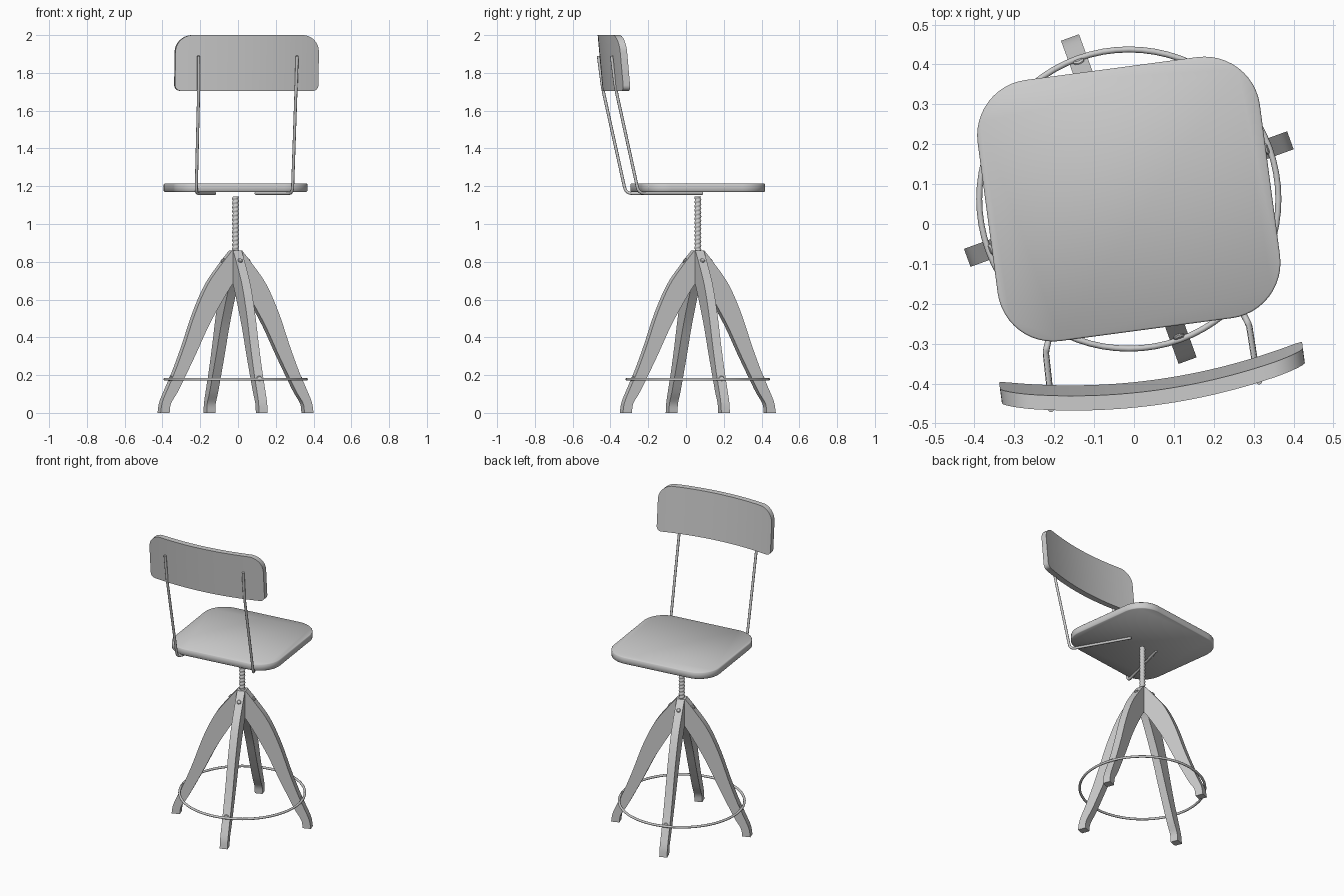
import bpy, bmesh
from math import sin, cos, pi, radians
from mathutils import Vector

if "Cube" in bpy.data.objects:
    bpy.data.objects.remove(bpy.data.objects["Cube"])

CENTRE = (-0.013, 0.0625, 0)
TURN = radians(7.6)      # swivel of seat and backrest
LEG_TURN = radians(20)   # swivel of the base


def finish(name, bm, turn=0.0, angle=35):
    bmesh.ops.recalc_face_normals(bm, faces=bm.faces)
    me = bpy.data.meshes.new(name)
    bm.to_mesh(me)
    bm.free()
    ob = bpy.data.objects.new(name, me)
    bpy.context.collection.objects.link(ob)
    ob.location = CENTRE
    ob.rotation_euler.z = turn
    bpy.ops.object.select_all(action='DESELECT')
    ob.select_set(True)
    bpy.context.view_layer.objects.active = ob
    bpy.ops.object.shade_smooth_by_angle(angle=radians(angle))
    return ob


def loft(name, sections, turn=0.0, angle=35):
    """Skin a list of closed cross-sections and cap both ends."""
    bm = bmesh.new()
    rings = [[bm.verts.new(p) for p in s] for s in sections]
    n = len(rings[0])
    for a, b in zip(rings, rings[1:]):
        for i in range(n):
            j = (i + 1) % n
            bm.faces.new((a[i], a[j], b[j], b[i]))
    bm.faces.new(rings[0])
    bm.faces.new(rings[-1][::-1])
    return finish(name, bm, turn, angle)


def spline(pts, steps):
    """Catmull-Rom samples through the points."""
    p = [Vector(q) for q in pts]
    p = [2 * p[0] - p[1]] + p + [2 * p[-1] - p[-2]]
    out = []
    for i in range(1, len(p) - 2):
        a, b, c, d = p[i - 1:i + 3]
        for k in range(steps):
            t = k / steps
            out.append(0.5 * (2 * b + (c - a) * t + (2 * a - 5 * b + 4 * c - d) * t * t
                              + (3 * b - a - 3 * c + d) * t ** 3))
    return out + [p[-2]]


def tube(name, pts, radius, fillet, turn):
    """Round wire through the points with softened bends, as a lofted skin."""
    p = [Vector(q) for q in pts]
    path = [p[0]]
    for a, b, c in zip(p, p[1:], p[2:]):
        s, e = b + (a - b).normalized() * fillet, b + (c - b).normalized() * fillet
        path += [s.lerp(b, t / 6).lerp(b.lerp(e, t / 6), t / 6) for t in range(7)]
    path.append(p[-1])
    sections = []
    for i, q in enumerate(path):
        d = (path[min(i + 1, len(path) - 1)] - path[max(i - 1, 0)]).normalized()
        u = d.cross(Vector((1, 0.4, 0))).normalized()
        v = d.cross(u)
        sections.append([q + radius * (cos(k * pi / 6) * u + sin(k * pi / 6) * v) for k in range(12)])
    return loft(name, sections, turn, 50)


# Seat: rounded square slab with softened rims
def seat_outline(z, inset):
    pts = []
    hw, hd, r = 0.357, 0.330, 0.14
    for q, (sx, sy) in enumerate([(1, 1), (-1, 1), (-1, -1), (1, -1)]):
        for k in range(13):
            a = q * pi / 2 + k * pi / 24
            pts.append((sx * (hw - r) + (r - inset) * cos(a), sy * (hd - r) + (r - inset) * sin(a), z))
    return pts


loft("seat", [seat_outline(z, i) for z, i in
              [(1.17, 0.004), (1.174, 0), (1.210, 0), (1.214, 0.004)]], TURN, 50)

# Backrest: curved, leaning panel, large top corners and small bottom corners
W, RT, RB = 0.383, 0.09, 0.03


def corner_drop(x, r):
    d = max(0, abs(x) - (W - r))
    return r - max(0, r * r - d * d) ** 0.5


def back_y(x, z):
    return -0.521 + x * x / 3.1 + (2.0 - z) * 0.09


half = [W * k / 16 for k in range(12)] + [W - RT * (1 - sin(k * pi / 24)) for k in range(1, 10)]
half += [W - RB * (1 - sin(k * pi / 12)) for k in range(1, 7)]
half = sorted(set(round(x, 4) for x in half))
columns = []
for x in [-x for x in half[:0:-1]] + half:
    zt, zb = 2.0 - corner_drop(x, RT), 1.705 + corner_drop(x, RB)
    columns.append([(x, back_y(x, zb), zb), (x, back_y(x, zt), zt),
                    (x, back_y(x, zt) + 0.037, zt), (x, back_y(x, zb) + 0.037, zb)])
loft("backrest", columns, TURN)

# Bent wire supports from under the seat to the outside of the backrest
for side, s in (("left", -1), ("right", 1)):
    tube(f"{side}_back_support",
         [(s * 0.263, -0.496, 1.89), (s * 0.260, -0.474, 1.72),
          (s * 0.257, -0.350, 1.162), (s * 0.11, 0.01, 1.162)], 0.008, 0.035, TURN)

# Threaded height spindle
PITCH, SIDES = 0.022, 20
spindle = []
for i in range(100):
    z = 0.70 + 0.445 * i / 99
    ring = []
    for k in range(SIDES):
        r = 0.0165 + 0.0022 * cos(2 * pi * (z / PITCH - k / SIDES))
        ring.append((r * cos(2 * pi * k / SIDES), r * sin(2 * pi * k / SIDES), z))
    spindle.append(ring)
loft("threaded_spindle", spindle, 0, 50)

# Curved legs: outer radius, outer height, inner radius, inner height
LEG = [(0.028, 0.86, 0, 0.71), (0.085, 0.79, 0.03, 0.675), (0.165, 0.68, 0.085, 0.59),
       (0.235, 0.53, 0.16, 0.46), (0.295, 0.36, 0.23, 0.315), (0.345, 0.23, 0.288, 0.20),
       (0.385, 0.14, 0.335, 0.11), (0.42, 0.06, 0.372, 0.05), (0.431, 0, 0.38, 0)]
H = 0.024
leg_path = [(0, 0.86, 0, 0.71)] + [tuple(v) for v in spline(LEG, 5)]
leg_sections = [[(ro, -H, zo), (ro, H, zo), (ri, H, zi), (ri, -H, zi)] for ro, zo, ri, zi in leg_path]


# Bolt heads on the outer face of each leg
def bolt(name, r, z, normal, radius, turn):
    n = Vector((normal[0], 0, normal[1])).normalized()
    u, v = Vector((0, 1, 0)), n.cross(Vector((0, 1, 0)))
    c = Vector((r, 0, z))
    rings = []
    for rad, h in [(radius, -0.012), (radius, 0.003), (radius * 0.7, 0.007)]:
        rings.append([c + n * h + rad * (cos(k * pi / 8) * u + sin(k * pi / 8) * v) for k in range(16)])
    loft(name, rings, turn)


for i, label in enumerate(("right", "rear", "left", "front")):
    turn = LEG_TURN + i * pi / 2
    loft(f"{label}_leg", leg_sections, turn)
    bolt(f"{label}_upper_bolt", 0.072, 0.806, (0.07, 0.057), 0.013, turn)
    bolt(f"{label}_lower_bolt", 0.366, 0.182, (0.09, 0.04), 0.014, turn)

# Foot ring
bpy.ops.mesh.primitive_torus_add(location=(CENTRE[0], CENTRE[1], 0.178), major_radius=0.375,
                                 minor_radius=0.0075, major_segments=72, minor_segments=12)
ring = bpy.context.object
ring.name = "foot_ring"
bpy.ops.object.shade_smooth_by_angle(angle=radians(50))
